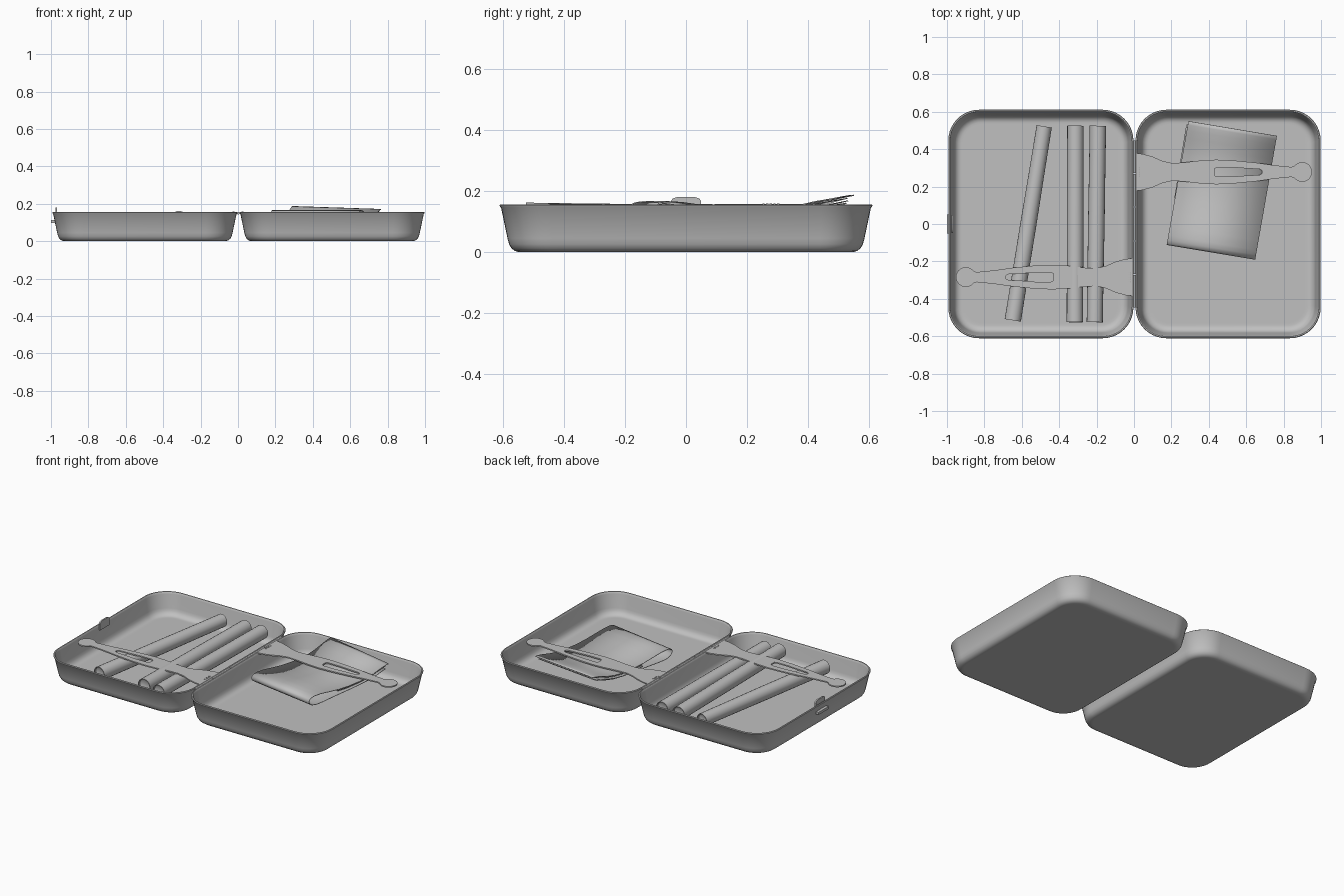
import bpy, bmesh, math
from mathutils import Vector, Matrix

if "Cube" in bpy.data.objects:
    bpy.data.objects.remove(bpy.data.objects["Cube"])

metal = bpy.data.materials.new("grey")
metal.diffuse_color = (0.53, 0.53, 0.53, 1)
metal.use_nodes = True
metal.node_tree.nodes["Principled BSDF"].inputs["Base Color"].default_value = metal.diffuse_color


def finish(name, bm, angle=35):
    bmesh.ops.recalc_face_normals(bm, faces=bm.faces)
    me = bpy.data.meshes.new(name)
    bm.to_mesh(me)
    bm.free()
    ob = bpy.data.objects.new(name, me)
    bpy.context.collection.objects.link(ob)
    me.materials.append(metal)
    bpy.ops.object.select_all(action='DESELECT')
    ob.select_set(True)
    bpy.context.view_layer.objects.active = ob
    bpy.ops.object.shade_smooth_by_angle(angle=math.radians(angle))
    return ob


def loft(name, rings, angle=35):
    """Skin a list of equal-length closed rings and cap both ends."""
    bm = bmesh.new()
    vs = [[bm.verts.new(p) for p in r] for r in rings]
    n = len(vs[0])
    for a, b in zip(vs, vs[1:]):
        for i in range(n):
            bm.faces.new((a[i], a[(i + 1) % n], b[(i + 1) % n], b[i]))
    bm.faces.new(vs[0])
    bm.faces.new(vs[-1])
    return finish(name, bm, angle)


def rounded_rect(cx, hx, hy, r, z, seg=10):
    pts = []
    for k, (sx, sy) in enumerate(((1, 1), (-1, 1), (-1, -1), (1, -1))):
        for i in range(seg + 1):
            a = math.pi / 2 * (k + i / seg)
            pts.append((cx + sx * (hx - r) + r * math.cos(a),
                        sy * (hy - r) + r * math.sin(a), z))
    return pts


def box(name, x0, x1, y0, y1, z0, z1):
    bm = bmesh.new()
    bmesh.ops.create_cube(bm, size=1)
    bmesh.ops.scale(bm, verts=bm.verts, vec=(x1 - x0, y1 - y0, z1 - z0))
    bmesh.ops.translate(bm, verts=bm.verts,
                        vec=((x0 + x1) / 2, (y0 + y1) / 2, (z0 + z1) / 2))
    return finish(name, bm)


def rod(name, p, q, r, seg=12):
    p, q = Vector(p), Vector(q)
    bm = bmesh.new()
    bmesh.ops.create_cone(bm, cap_ends=True, segments=seg, radius1=r, radius2=r,
                          depth=(q - p).length)
    rot = Vector((0, 0, 1)).rotation_difference(q - p).to_matrix().to_4x4()
    bmesh.ops.transform(bm, verts=bm.verts, matrix=Matrix.Translation((p + q) / 2) @ rot)
    return finish(name, bm)


# Two open trays: (inset, height) section from the base, over the rim, to the floor
section = ((.075, 0), (.062, 0), (.050, .004), (.039, .012), (.031, .026), (.026, .045),
           (.005, .145), (.001, .149), (0, .153), (.003, .156), (.009, .156), (.012, .152),
           (.014, .143), (.029, .058), (.033, .042), (.042, .027), (.056, .018),
           (.068, .016), (.080, .016))
for name, cx in (("left_tray", -.498), ("right_tray", .503)):
    loft(name, [rounded_rect(cx, .495 - d, .611 - d, .165 - d * .8, z) for d, z in section])


# Hand-rolled paper tubes with recessed filler ends
def tube(name, p, q, r0, r1):
    p, q = Vector(p), Vector(q)
    d = (q - p).normalized()
    u = d.cross(Vector((0, 0, 1))).normalized()
    w = u.cross(d)
    L = (q - p).length
    rings = []
    for t, k in ((.02, .55), (.012, .88), (0, .9), (0, 1), (.25 * L, 1), (.5 * L, 1.02),
                 (.75 * L, 1), (L, 1), (L, .9), (L - .012, .88), (L - .02, .55)):
        r = (r0 + (r1 - r0) * t / L) * k
        rings.append([p + d * t + (u * math.cos(a) + w * math.sin(a)) * r
                      for a in (2 * math.pi * i / 20 for i in range(20))])
    loft(name, rings)


tube("rolled_tube_right", (-.210, -.525, .108), (-.193, .525, .104), .043, .044)
tube("rolled_tube_middle", (-.316, -.525, .118), (-.313, .525, .104), .044, .044)
tube("rolled_tube_tilted", (-.648, -.515, .104), (-.480, .522, .104), .044, .041)


# Folded sheet packet: sheets swept along the width of a rotated frame
def sheet(name, path, width=.48, thick=.004, turn=0):
    origin = Vector((.175, -.11, 0))
    rot = Matrix.Rotation(turn, 3, 'Z')
    u = rot @ Vector((.986, -.164, 0))
    v = rot @ Vector((.173, .985, 0))
    bm = bmesh.new()
    rows = []
    for t, z in path:
        lift = max(0, t - .45) / .21
        rows.append([bm.verts.new(origin + u * (width * s) + v * t +
                                  Vector((0, 0, z - .015 * s * lift))) for s in (0, .5, 1)])
    for a, b in zip(rows, rows[1:]):
        for i in range(2):
            bm.faces.new((a[i], a[i + 1], b[i + 1], b[i]))
    ob = finish(name, bm, 60)
    sol = ob.modifiers.new("thickness", 'SOLIDIFY')
    sol.thickness = thick
    sol.offset = 0


# The fold is a thick front loop whose two layers close up and curl at the back
fold = [(.645, .160), (.57, .138), (.50, .122), (.42, .114), (.32, .110), (.22, .108),
        (.12, .104), (.06, .104), (.025, .112), (.006, .126), (0, .142), (.007, .154),
        (.025, .162), (.05, .165), (.10, .162), (.17, .152), (.25, .141), (.33, .135),
        (.42, .135), (.49, .142), (.54, .153), (.58, .165), (.62, .177), (.65, .184), (.67, .186)]
sheet("folded_sheet", fold)
for k, turn in enumerate((-.012, .012)):
    drop = .008 * (k + 1)
    sheet("inner_sheet", [(t, z - drop) for t, z in fold[16:-1]], .47, .003, turn)


# Slotted spring straps: half outlines mirrored about their long axis, with a round tip
def strap(name, sign, cy):
    half = [(.012, .100), (.045, .097), (.10, .082), (.15, .060), (.20, .048), (.26, .050),
            (.36, .062), (.44, .066), (.54, .061), (.65, .050), (.75, .036), (.84, .027)]
    tip = [(.899 + .053 * math.cos(a), .053 * math.sin(a))
           for a in (math.radians(145 - 14.5 * i) for i in range(21))]
    outline = half + tip + [(x, -y) for x, y in reversed(half)]
    slot_half = [(.43, .018), (.445, .025), (.53, .025), (.60, .019), (.67, .016), (.685, .008)]
    slot = slot_half + [(x, -y) for x, y in reversed(slot_half)]
    cu = bpy.data.curves.new(name, 'CURVE')
    cu.dimensions = '2D'
    cu.fill_mode = 'BOTH'
    cu.extrude = .004
    for pts in (outline, slot):
        sp = cu.splines.new('POLY')
        sp.points.add(len(pts) - 1)
        for p, (x, y) in zip(sp.points, pts):
            p.co = (x, y, 0, 1)
        sp.use_cyclic_u = True
    tmp = bpy.data.objects.new(name + "_outline", cu)
    bpy.context.collection.objects.link(tmp)
    bpy.context.view_layer.update()
    bm = bmesh.new()
    bm.from_mesh(bpy.data.meshes.new_from_object(
        tmp.evaluated_get(bpy.context.evaluated_depsgraph_get())))
    bpy.data.objects.remove(tmp)
    bmesh.ops.remove_doubles(bm, verts=bm.verts, dist=1e-5)
    bmesh.ops.transform(bm, verts=bm.verts, matrix=Matrix.Translation((0, cy, .152))
                        @ Matrix.Rotation(0 if sign > 0 else math.pi, 4, 'Z'))
    finish(name, bm)
    # Small pivot and its spring coils beside the hinge
    x = sign * .024
    rod(name + "_pivot", (x, cy - .035, .150), (x, cy + .035, .150), .005)
    for i in range(-2, 3):
        rod(name + "_coil", (x, cy + i * .012 - .004, .150),
            (x, cy + i * .012 + .004, .150), .009)


strap("right_strap", 1, .278)
strap("left_strap", -1, -.284)

# Hinge barrels between the trays
for i in range(5):
    y = -.36 + i * .18
    rod("hinge_barrel", (.002, y - .087, .150), (.002, y + .087, .150), .007)

# Latch: rounded tab above the rim and a push button outside the wall
tab = [(-.049, .125), (.049, .125), (.049, .168), (.044, .175), (.028, .181),
       (-.028, .181), (-.044, .175), (-.049, .168)]
loft("latch_tab", [[(x, y, z) for y, z in tab] for x in (-.977, -.967)])
box("latch_button", -1.0, -.978, -.052, .052, .098, .114)
